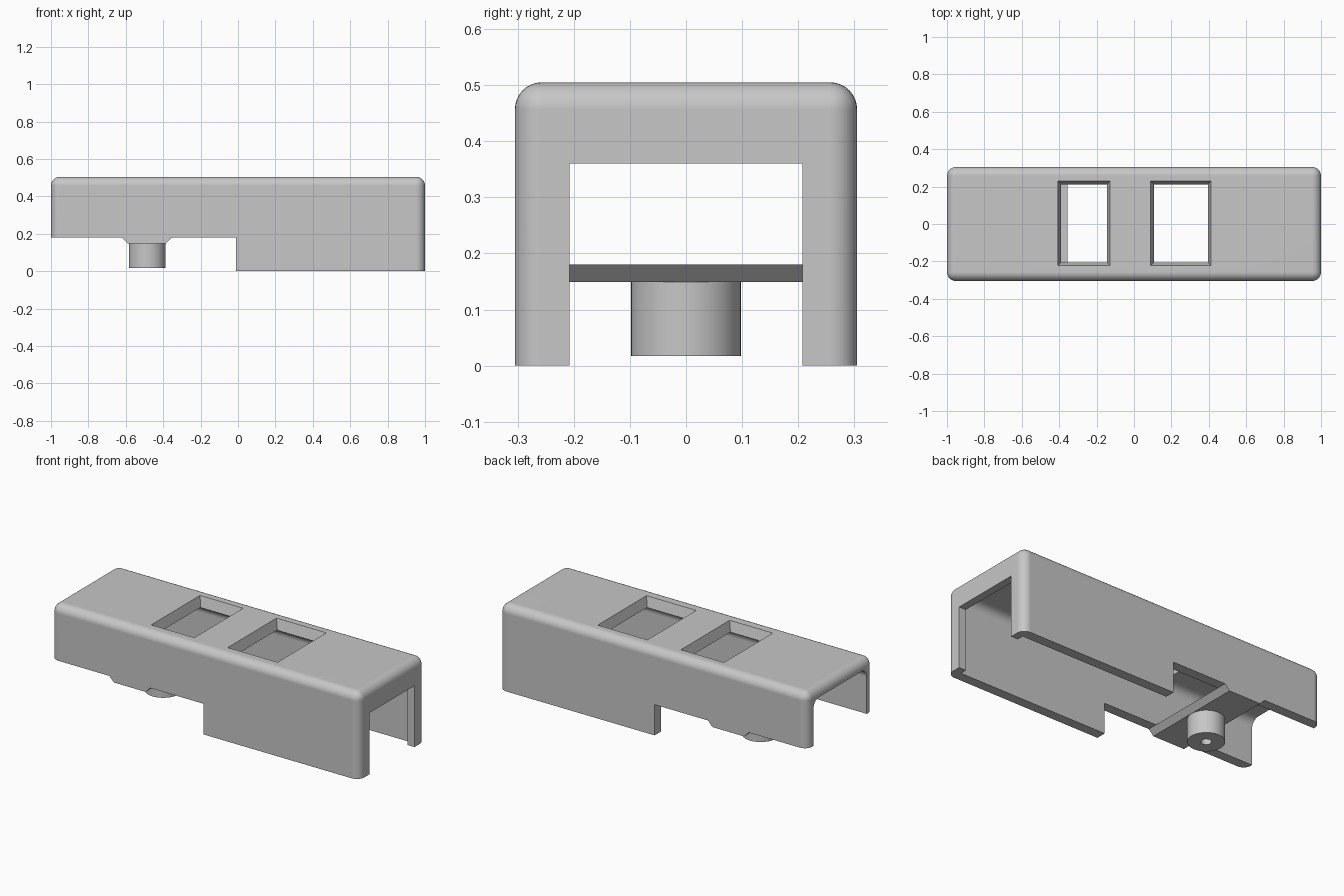
import bpy, bmesh
from math import pi, sin, cos

if "Cube" in bpy.data.objects:
    bpy.data.objects.remove(bpy.data.objects["Cube"])

grey = bpy.data.materials.new("light_grey")
grey.use_nodes = True
colour = (0.57, 0.57, 0.57, 1)
grey.diffuse_color = colour
grey.node_tree.nodes["Principled BSDF"].inputs["Base Color"].default_value = colour


def finish(name, bm):
    bmesh.ops.recalc_face_normals(bm, faces=bm.faces[:])
    mesh = bpy.data.meshes.new(name)
    bm.to_mesh(mesh)
    bm.free()
    mesh.materials.append(grey)
    obj = bpy.data.objects.new(name, mesh)
    bpy.context.collection.objects.link(obj)
    return obj


def box(name, x, y, z, taper=0, radius=0, pick=None):
    """Box from ranges; taper widens the top, pick selects edges to round."""
    bm = bmesh.new()
    bmesh.ops.create_cube(bm, size=1)
    for v in bm.verts:
        sx, sy, top = v.co.x * 2, v.co.y * 2, v.co.z > 0
        grow = taper if top else 0
        v.co = (x[sx > 0] + sx * grow, y[sy > 0] + sy * grow, z[top])
    if radius:
        edges = [e for e in bm.edges if pick(e)]
        bmesh.ops.bevel(bm, geom=edges, offset=radius, segments=8,
                        profile=0.5, affect='EDGES')
    return finish(name, bm)


def prism(name, points, half):
    """Extrude an x-z outline across the width."""
    bm = bmesh.new()
    face = bm.faces.new([bm.verts.new((px, -half, pz)) for px, pz in points])
    ext = bmesh.ops.extrude_face_region(bm, geom=[face])["geom"]
    bmesh.ops.translate(bm, vec=(0, 2 * half, 0),
                        verts=[g for g in ext if isinstance(g, bmesh.types.BMVert)])
    return finish(name, bm)


def cylinder(name, x, radius, z, sides=48):
    bm = bmesh.new()
    ring = [bm.verts.new((x + radius * cos(2 * pi * i / sides),
                          radius * sin(2 * pi * i / sides), z[0])) for i in range(sides)]
    ext = bmesh.ops.extrude_face_region(bm, geom=[bm.faces.new(ring)])["geom"]
    bmesh.ops.translate(bm, vec=(0, 0, z[1] - z[0]),
                        verts=[g for g in ext if isinstance(g, bmesh.types.BMVert)])
    return finish(name, bm)


def cut(target, cutter):
    mod = target.modifiers.new("cut", 'BOOLEAN')
    mod.operation, mod.solver, mod.object = 'DIFFERENCE', 'EXACT', cutter
    bpy.context.view_layer.objects.active = target
    bpy.ops.object.modifier_apply(modifier=mod.name)
    bpy.data.objects.remove(cutter)


def smooth(obj):
    bpy.ops.object.select_all(action='DESELECT')
    obj.select_set(True)
    bpy.context.view_layer.objects.active = obj
    bpy.ops.object.shade_smooth_by_angle(angle=0.6)
    mod = obj.modifiers.new("even_shading", 'WEIGHTED_NORMAL')
    mod.keep_sharp = True


# Rounded cover, sharp along the bottom
shell = box("cover_shell", (-1, 1), (-0.305, 0.305), (0, 0.505), radius=0.048,
            pick=lambda e: max(v.co.z for v in e.verts) > 0.1)

# Cavity open below and at the -x end, with rounded upper corners
cut(shell, box("cavity_cutter", (-1.2, 0.955), (-0.247, 0.247), (-0.2, 0.447), radius=0.05,
               pick=lambda e: all(v.co.z > 0.1 for v in e.verts)
               and abs(e.verts[0].co.y - e.verts[1].co.y) < 0.01))

# Narrower doorway through the +x end flange
cut(shell, box("doorway_cutter", (0.9, 1.2), (-0.208, 0.208), (-0.2, 0.36)))

# Shorter side walls on the -x half
cut(shell, box("step_cutter", (-1.2, -0.01), (-0.5, 0.5), (-0.2, 0.18)))

# Two windows with tapered rims
for x0, x1 in ((-0.388, -0.147), (0.109, 0.393)):
    cut(shell, box("window_cutter", (x0, x1), (-0.203, 0.21), (0.44, 0.51), taper=0.021))
smooth(shell)

# Cross bar under the short half, with sloped edges
bar = prism("cross_bar", [(-0.622, 0.18), (-0.355, 0.18), (-0.386, 0.149), (-0.591, 0.149)], 0.305)
smooth(bar)

# Round mounting boss with a screw hole
boss = cylinder("mounting_boss", -0.485, 0.098, (0.017, 0.15))
cut(boss, cylinder("hole_cutter", -0.485, 0.028, (-0.1, 0.13), 24))
smooth(boss)
